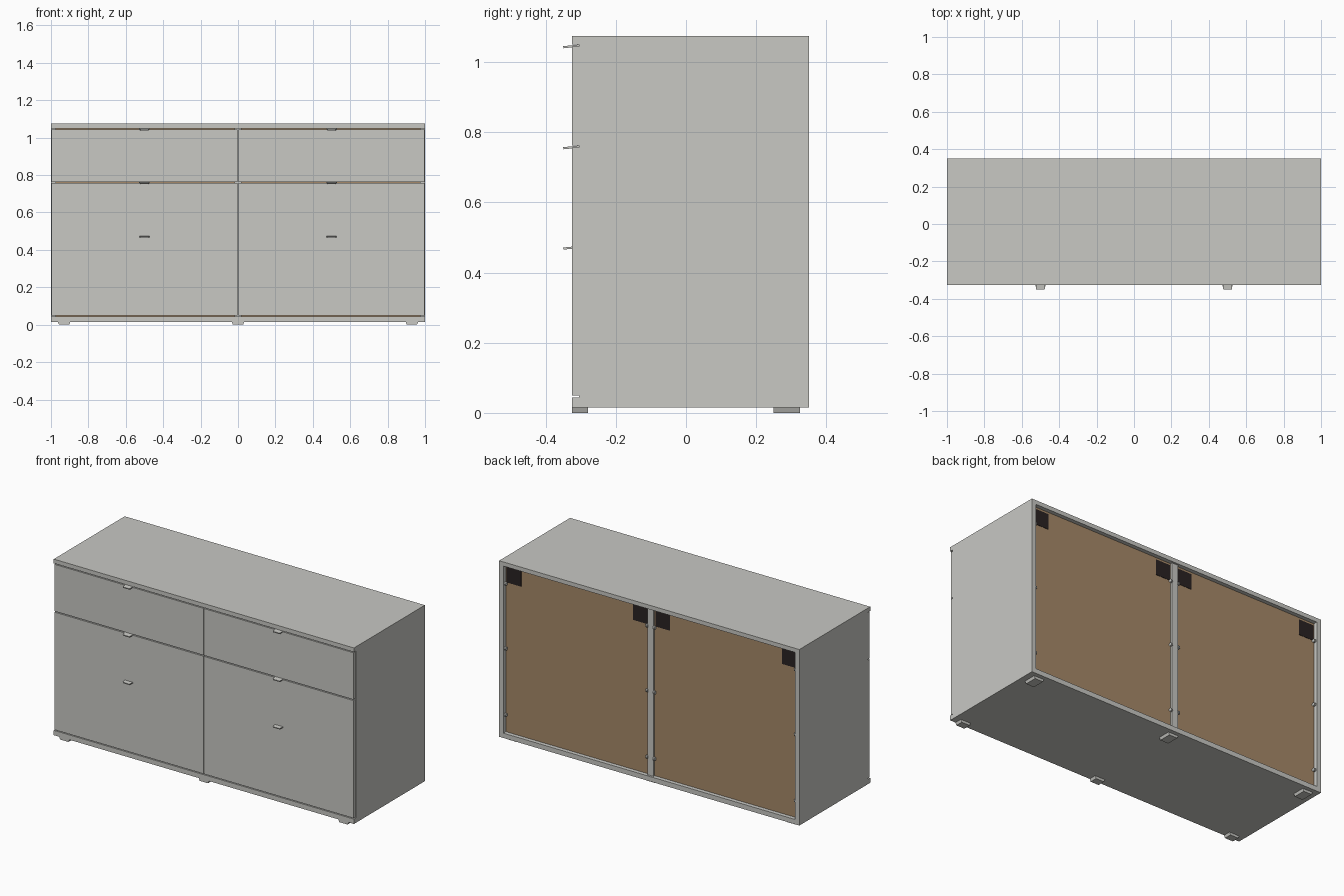
import bpy
import bmesh
from math import radians
from mathutils import Matrix

if "Cube" in bpy.data.objects:
    bpy.data.objects.remove(bpy.data.objects["Cube"], do_unlink=True)


def material(name, rgb):
    m = bpy.data.materials.new(name)
    m.use_nodes = True
    m.diffuse_color = (*rgb, 1)
    m.node_tree.nodes["Principled BSDF"].inputs["Base Color"].default_value = (*rgb, 1)
    return m


GREY = material("warm grey", (0.58, 0.58, 0.55))
BROWN = material("brown board", (0.38, 0.25, 0.14))
BLACK = material("dark bracket", (0.022, 0.016, 0.016))


def finish(name, bm, mat):
    mesh = bpy.data.meshes.new(name)
    bm.to_mesh(mesh)
    bm.free()
    mesh.materials.append(mat)
    ob = bpy.data.objects.new(name, mesh)
    bpy.context.collection.objects.link(ob)
    return ob


def box(name, x, y, z, mat=GREY, taper=None, face_axis=2):
    """Box from (min, max) pairs; taper shrinks the low end along face_axis."""
    bm = bmesh.new()
    bmesh.ops.create_cube(bm, size=1)
    for v in bm.verts:
        if taper and v.co[face_axis] < 0:
            v.co.x *= taper
        for i, (lo, hi) in enumerate((x, y, z)):
            v.co[i] = (lo + hi) / 2 + v.co[i] * (hi - lo)
    return finish(name, bm, mat)


# Carcass panels
FRONT, BACK = -0.325, 0.35
DOOR_BACK = FRONT + 0.02
box("top_panel", (-1, 1), (FRONT, BACK), (1.05, 1.075))
box("bottom_panel", (-1, 1), (FRONT, BACK), (0.015, 0.044))
for name, s in (("right", -1), ("left", 1)):
    box(f"{name}_side_panel", sorted((s, s * 0.972)), (DOOR_BACK, BACK), (0.044, 1.05))
box("centre_divider", (-0.02, 0.02), (DOOR_BACK, 0.338), (0.044, 1.05))

# Drawer and cupboard fronts, separated by narrow gaps
rows = (("cupboard", 0.049, 0.757), ("drawer", 0.763, 1.045))
for label, z0, z1 in rows:
    for name, s in (("right", -1), ("left", 1)):
        box(f"{name}_{label}_front", sorted((s * 0.002, s * 0.996)),
            (FRONT, DOOR_BACK), (z0, z1))

# Pull tabs, tilted down toward the front
for label, z, inner in (("top", 1.045, -0.3), ("middle", 0.757, -0.305), ("lower", 0.471, -0.32)):
    for name, s in (("right", -1), ("left", 1)):
        tab = box(f"{name}_{label}_handle", (-0.028, 0.028), (-0.35, inner),
                  (-0.003, 0.003), taper=0.8, face_axis=1)
        pivot = Matrix.Translation((0, -0.325, 0))
        tilt = pivot @ Matrix.Rotation(radians(6), 4, "X") @ pivot.inverted()
        tab.data.transform(Matrix.Translation((s * 0.5, 0, z)) @ tilt)

# Tapered feet
for i, x in enumerate((-0.93, 0, 0.93)):
    for label, y in (("front", (-0.325, -0.28)), ("back", (0.25, 0.325))):
        box(f"{label}_foot_{i + 1}", (x - 0.034, x + 0.034), y, (0, 0.016), taper=0.8)

# Back boards, corner brackets and fixing pegs
for name, s in (("right", -1), ("left", 1)):
    box(f"{name}_back_board", sorted((s * 0.02, s * 0.972)), (0.318, 0.326),
        (0.044, 1.05), BROWN)
    for label, a, b in (("outer", 0.868, 0.966), ("inner", 0.026, 0.122)):
        box(f"{name}_{label}_bracket", sorted((s * a, s * b)), (0.325, 0.328),
            (0.945, 1.038), BLACK)
    for i, z in enumerate((0.15, 0.55, 0.94)):
        for label, x in (("outer", 0.966), ("inner", 0.024)):
            bm = bmesh.new()
            bmesh.ops.create_cone(bm, cap_ends=True, segments=10, radius1=0.01,
                                  radius2=0.01, depth=0.012)
            bm.transform(Matrix.Translation((s * x, 0.335, z))
                         @ Matrix.Rotation(radians(90), 4, "Y"))
            finish(f"{name}_{label}_peg_{i + 1}", bm, GREY)
